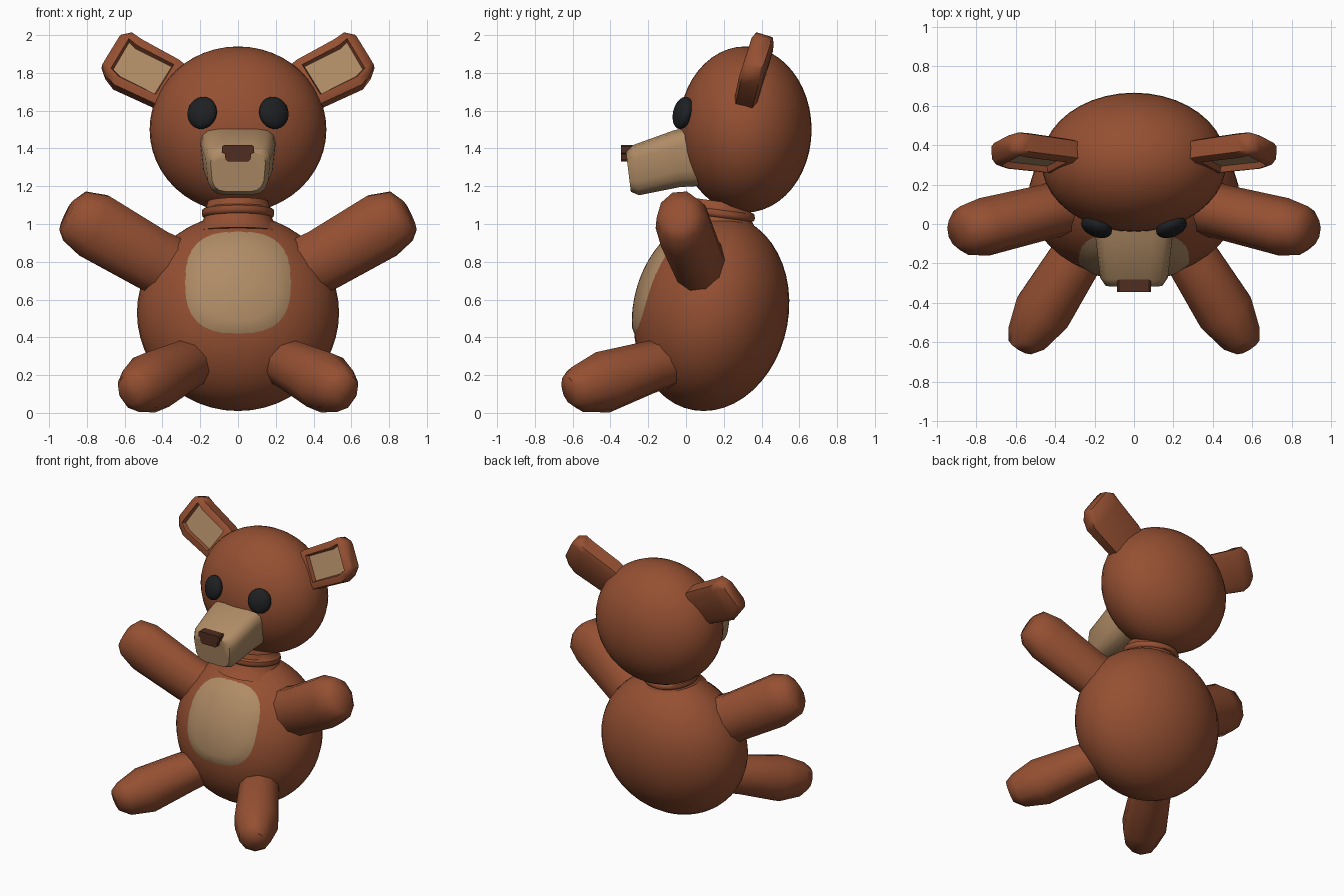
import bpy, bmesh, math
from mathutils import Vector as V, Euler

if "Cube" in bpy.data.objects:
    bpy.data.objects.remove(bpy.data.objects["Cube"])


def mat(name, rgb):
    m = bpy.data.materials.new(name)
    m.diffuse_color = (*rgb, 1)
    m.use_nodes = True
    m.node_tree.nodes["Principled BSDF"].inputs["Base Color"].default_value = m.diffuse_color
    return m


FUR = mat("brown_fur", (0.30, 0.08, 0.032))
TAN = mat("tan_fur", (0.43, 0.26, 0.13))
BLACK = mat("black", (0.013, 0.014, 0.016))
DARK = mat("dark_brown", (0.08, 0.026, 0.014))


def finish(name, bm, mats, angle=60, mirror=False):
    me = bpy.data.meshes.new(name)
    bm.to_mesh(me)
    bm.free()
    for m in mats:
        me.materials.append(m)
    me.shade_smooth()
    me.set_sharp_from_angle(angle=math.radians(angle))
    ob = bpy.data.objects.new(name, me)
    bpy.context.collection.objects.link(ob)
    if mirror:
        ob.modifiers.new("mirror", 'MIRROR')
    return ob


def spow(c, e):
    return math.copysign(abs(c) ** e, c)


def loft(rings, u, v, n=10, e=1.0):
    """Skin of (super)elliptic rings (centre, half width, half height), closed at both ends."""
    bm = bmesh.new()
    u, v = V(u).normalized(), V(v).normalized()
    loops = []
    for c, ru, rv in rings:
        loop = []
        for k in range(n):
            a = 2 * math.pi * (k + 0.5) / n
            loop.append(bm.verts.new(V(c) + u * ru * spow(math.cos(a), e) + v * rv * spow(math.sin(a), e)))
        loops.append(loop)
    strips = [[bm.faces.new((a[k], a[(k + 1) % n], b[(k + 1) % n], b[k])) for k in range(n)]
              for a, b in zip(loops, loops[1:])]
    bm.faces.new(loops[0])
    bm.faces.new(loops[-1])
    bmesh.ops.recalc_face_normals(bm, faces=bm.faces)
    return bm, strips


def ball(radii, segs=40, rings=24):
    bm = bmesh.new()
    bmesh.ops.create_uvsphere(bm, u_segments=segs, v_segments=rings, radius=1)
    bmesh.ops.scale(bm, vec=radii, verts=bm.verts)
    return bm


# Body: egg leaning slightly backwards
BY, BZ, RX, RY, RZ, LEAN = 0.135, 0.53, 0.535, 0.41, 0.52, 0.08
bm = ball((RX, RY, RZ))
for w in bm.verts:
    w.co += V((0, BY + LEAN * w.co.z, BZ))
finish("body", bm, [FUR])

# Belly patch hugging the body front
bm = bmesh.new()
N, M = 32, 8
mid = None
rows = []
for j in range(M + 1):
    row = []
    for k in range(N if j else 1):
        a = 2 * math.pi * k / N
        x = 0.28 * j / M * spow(math.cos(a), 0.75)
        z = 0.69 + 0.27 * j / M * spow(math.sin(a), 0.75)
        h = math.sqrt(max(0, 1 - (x / RX) ** 2 - ((z - BZ) / RZ) ** 2))
        lift = 0.01 if j < M else 0.0
        row.append(bm.verts.new((x, BY + LEAN * (z - BZ) - RY * h - lift, z)))
    rows.append(row)
for k in range(N):
    q = (k + 1) % N
    bm.faces.new((rows[0][0], rows[1][k], rows[1][q]))
    for a, b in zip(rows[1:], rows[2:]):
        bm.faces.new((a[k], b[k], b[q], a[q]))
finish("belly_patch", bm, [TAN])

# Neck with collar ring
neck = [(0.95, 0.25), (0.99, 0.2), (1.035, 0.178), (1.04, 0.188),
        (1.055, 0.193), (1.075, 0.19), (1.085, 0.17), (1.12, 0.16)]
bm, _ = loft([((0, 0.175, z), r, r) for z, r in neck], (1, 0, 0), (0, 0.99, -0.13), 28)
finish("neck", bm, [FUR], 50)

# Head
bm = ball((0.468, 0.352, 0.44))
bmesh.ops.translate(bm, vec=(0, 0.313, 1.5), verts=bm.verts)
finish("head", bm, [FUR])

# Muzzle: rounded box, narrower below
bm, _ = loft([((0, 0.08, 1.365), 0.195, 0.165), ((0, -0.05, 1.345), 0.192, 0.152),
              ((0, -0.265, 1.285), 0.175, 0.135), ((0, -0.305, 1.277), 0.15, 0.108)],
             (1, 0, 0), (0, -0.12, 0.99), 16, 0.5)
for w in bm.verts:
    w.co.x *= 1 + (w.co.z - 1.36) * 0.6
finish("muzzle", bm, [TAN], 50)

# Nose: stepped profile pushed forward
half = [(0.055, 1.33), (0.067, 1.345), (0.069, 1.37), (0.084, 1.377), (0.085, 1.41), (0.075, 1.417)]
bm = bmesh.new()
f = bm.faces.new([bm.verts.new((x, -0.345, z)) for x, z in half + [(-x, z) for x, z in reversed(half)]])
out = bmesh.ops.extrude_face_region(bm, geom=[f])
bmesh.ops.translate(bm, vec=(0, 0.065, 0), verts=[g for g in out["geom"] if isinstance(g, bmesh.types.BMVert)])
bmesh.ops.recalc_face_normals(bm, faces=bm.faces)
finish("nose", bm, [DARK], 30)

# Eyes: flattened balls following the head surface
bm = ball((0.082, 0.045, 0.087), 24, 14)
bmesh.ops.rotate(bm, cent=(0, 0, 0), verts=bm.verts,
                 matrix=Euler((math.radians(-14), 0, math.radians(22))).to_matrix())
bmesh.ops.translate(bm, vec=(0.19, -0.017, 1.588), verts=bm.verts)
finish("eyes", bm, [BLACK], mirror=True)

# Ears: flat slabs with a dished tan front
d, u = V((0.39, 0.055, 0.23)), V((-0.51, 0.27, 0.83))
bm, strips = loft([((0.26, 0.325, 1.66), 0.13, 0.06), ((0.385, 0.345, 1.745), 0.142, 0.063),
                   ((0.585, 0.37, 1.845), 0.15, 0.066), ((0.632, 0.38, 1.89), 0.14, 0.062),
                   ((0.672, 0.387, 1.912), 0.1, 0.045)], u, d.cross(u), 8, 0.35)
front = [strips[1][1], strips[2][1]]
bmesh.ops.inset_region(bm, faces=front, thickness=0.008, depth=0)
bmesh.ops.inset_region(bm, faces=front, thickness=0.012, depth=-0.03)
for f in front:
    f.material_index = 1
finish("ears", bm, [FUR, TAN], mirror=True)

# Arms: raised to the sides
d, u = V((0.5, -0.1, 0.24)), V((-0.42, 0, 0.9))
bm, _ = loft([((0.25, 0.11, 0.72), 0.17, 0.15), ((0.45, 0.06, 0.81), 0.175, 0.14),
              ((0.76, -0.015, 0.99), 0.185, 0.148), ((0.86, -0.033, 1.04), 0.15, 0.125),
              ((0.907, -0.042, 1.045), 0.088, 0.075)], u, d.cross(u))
finish("arms", bm, [FUR], mirror=True)

# Legs: stretched forward and outward
d, u = V((0.31, -0.5, -0.16)), V((0.85, 0.52, 0))
bm, _ = loft([((0.22, -0.05, 0.28), 0.135, 0.125), ((0.31, -0.2, 0.24), 0.143, 0.14),
              ((0.46, -0.44, 0.162), 0.155, 0.165), ((0.54, -0.572, 0.125), 0.112, 0.125),
              ((0.575, -0.62, 0.12), 0.07, 0.08)], u, u.cross(d))
finish("legs", bm, [FUR], mirror=True)
